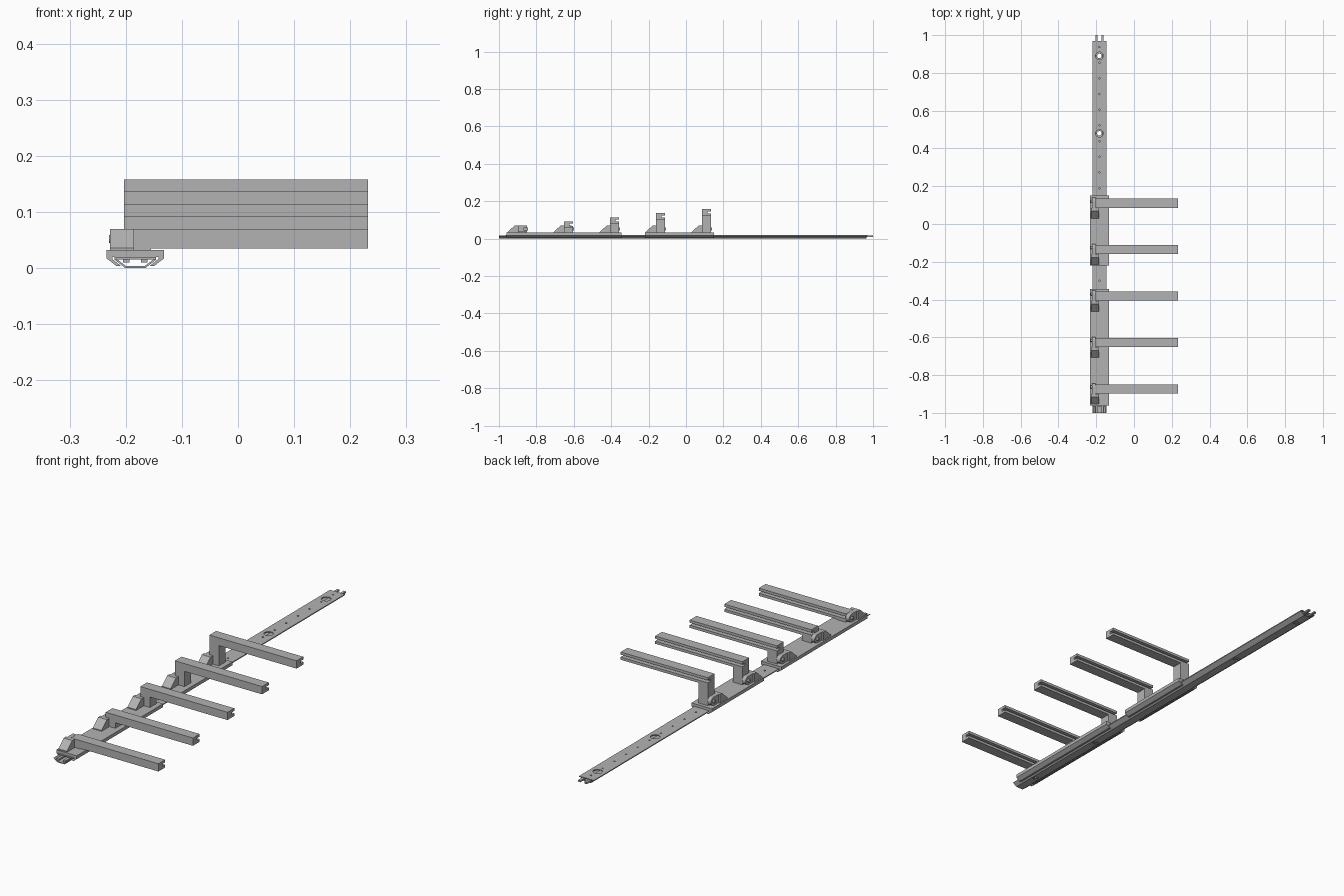
import bpy
import bmesh
import math
from mathutils import Matrix, Vector

cube = bpy.data.objects.get("Cube")
if cube:
    bpy.data.objects.remove(cube, do_unlink=True)

grey = bpy.data.materials.new("plain grey")
grey.use_nodes = True
tone = (0.45, 0.45, 0.45, 1)
grey.diffuse_color = tone
grey.node_tree.nodes["Principled BSDF"].inputs["Base Color"].default_value = tone

RAIL_X = -0.183


def finish(name, bm):
    bmesh.ops.recalc_face_normals(bm, faces=bm.faces)
    mesh = bpy.data.meshes.new(name)
    bm.to_mesh(mesh)
    bm.free()
    mesh.materials.append(grey)
    obj = bpy.data.objects.new(name, mesh)
    bpy.context.collection.objects.link(obj)
    return obj


def prism(name, outline, start, end, axis):
    """Extrude a (side, z) outline along x or y."""
    bm = bmesh.new()
    place = (lambda s, z: (start, s, z)) if axis == "x" else (lambda s, z: (s, start, z))
    face = bm.faces.new([bm.verts.new(place(s, z)) for s, z in outline])
    new = bmesh.ops.extrude_face_region(bm, geom=[face])["geom"]
    step = Vector((end - start, 0, 0) if axis == "x" else (0, end - start, 0))
    bmesh.ops.translate(bm, vec=step, verts=[v for v in new if isinstance(v, bmesh.types.BMVert)])
    return finish(name, bm)


def box(name, x0, x1, y0, y1, z0, z1):
    return prism(name, [(x0, z0), (x1, z0), (x1, z1), (x0, z1)], y0, y1, "y")


def cylinder(name, centre, radius, depth, axis):
    bm = bmesh.new()
    turn = Matrix.Rotation(math.pi / 2, 4, "Y") if axis == "x" else Matrix()
    bmesh.ops.create_cone(bm, cap_ends=True, segments=24, radius1=radius, radius2=radius,
                          depth=depth, matrix=Matrix.Translation(centre) @ turn)
    return finish(name, bm)


def drill(obj, y, radius):
    cutter = cylinder("hole_cutter", (RAIL_X, y, 0.01), radius, 0.06, "z")
    cutter.hide_render = True
    cutter.hide_viewport = True
    cutter.hide_set(True)
    mod = obj.modifiers.new("hole", "BOOLEAN")
    mod.object = cutter
    mod.solver = "EXACT"


def mirrored(half):
    """Close a symmetric outline around the rail centre."""
    return ([(RAIL_X + s, z) for s, z in half]
            + [(RAIL_X - s, z) for s, z in reversed(half)])


# Hollow rail: sloped tray below, drilled plate on top
tray = prism("rail_tray", mirrored([(0.018, 0), (0.037, 0.015), (0.033, 0.016), (0.017, 0.004)]),
             -1, 0.965, "y")
plate = box("rail_plate", -0.22, -0.146, -0.965, 0.97, 0.0155, 0.0195)
for y in (-0.89, -0.48, 0.48, 0.89):
    drill(plate, y, 0.02)
    drill(tray, y, 0.012)
for y in [0.19 + 0.083 * i for i in range(10)] + [-0.3]:
    drill(plate, y, 0.004)

# Connecting prongs at both rail ends
for end, y0, y1 in (("front", -1, -0.93), ("back", 0.93, 1)):
    for side, dx in (("left", 0.016), ("right", -0.016)):
        x = RAIL_X + dx
        box(f"{end}_prong_{side}", x - 0.006, x + 0.006, y0, y1, 0.0095, 0.0165)

# Sliding carriages wrapped around the rail
carriage = mirrored([(0.051, 0.032), (0.051, 0.017), (0.034, 0.004), (0.026, 0.004),
                     (0.041, 0.016), (0.041, 0.02)])
for name, y0, y1 in (("front_carriage", -0.96, -0.345), ("back_carriage", -0.22, 0.15)):
    prism(name, carriage, y0, y1, "y")

# Five stations, each with a taller post
for i in range(5):
    yc = -0.874 + 0.246 * i
    top = 0.07 + 0.022 * i
    low = top - 0.035
    y0, y1 = yc - 0.024, yc + 0.024

    # Arm with a slot along its back face
    arm = [(y0, low), (y1, low), (y1, low + 0.012), (yc + 0.004, low + 0.012),
           (yc + 0.004, low + 0.023), (y1, low + 0.023), (y1, top), (y0, top)]
    prism(f"arm_{i + 1}", arm, -0.203, 0.232, "x")
    box(f"post_{i + 1}", -0.203, -0.155, y0, y1, 0.031, low + 0.001)

    # Wedge block in front of the post
    wedge = [(yc - 0.08, 0.031), (yc - 0.08, 0.036), (yc - 0.042, 0.07),
             (yc - 0.025, 0.07), (yc - 0.025, 0.031)]
    prism(f"wedge_{i + 1}", wedge, -0.228, -0.185, "x")

    # Rounded lug with its pin
    arc = [(yc + 0.011 + 0.018 * math.cos(a), 0.052 + 0.018 * math.sin(a))
           for a in (math.radians(-90 + 15 * k) for k in range(13))]
    lug = [(yc - 0.026, 0.07), (yc - 0.026, 0.031), (yc + 0.011, 0.031)] + arc
    prism(f"lug_{i + 1}", lug, -0.222, -0.204, "x")
    cylinder(f"pin_{i + 1}", (-0.217, yc + 0.011, 0.052), 0.007, 0.026, "x")
